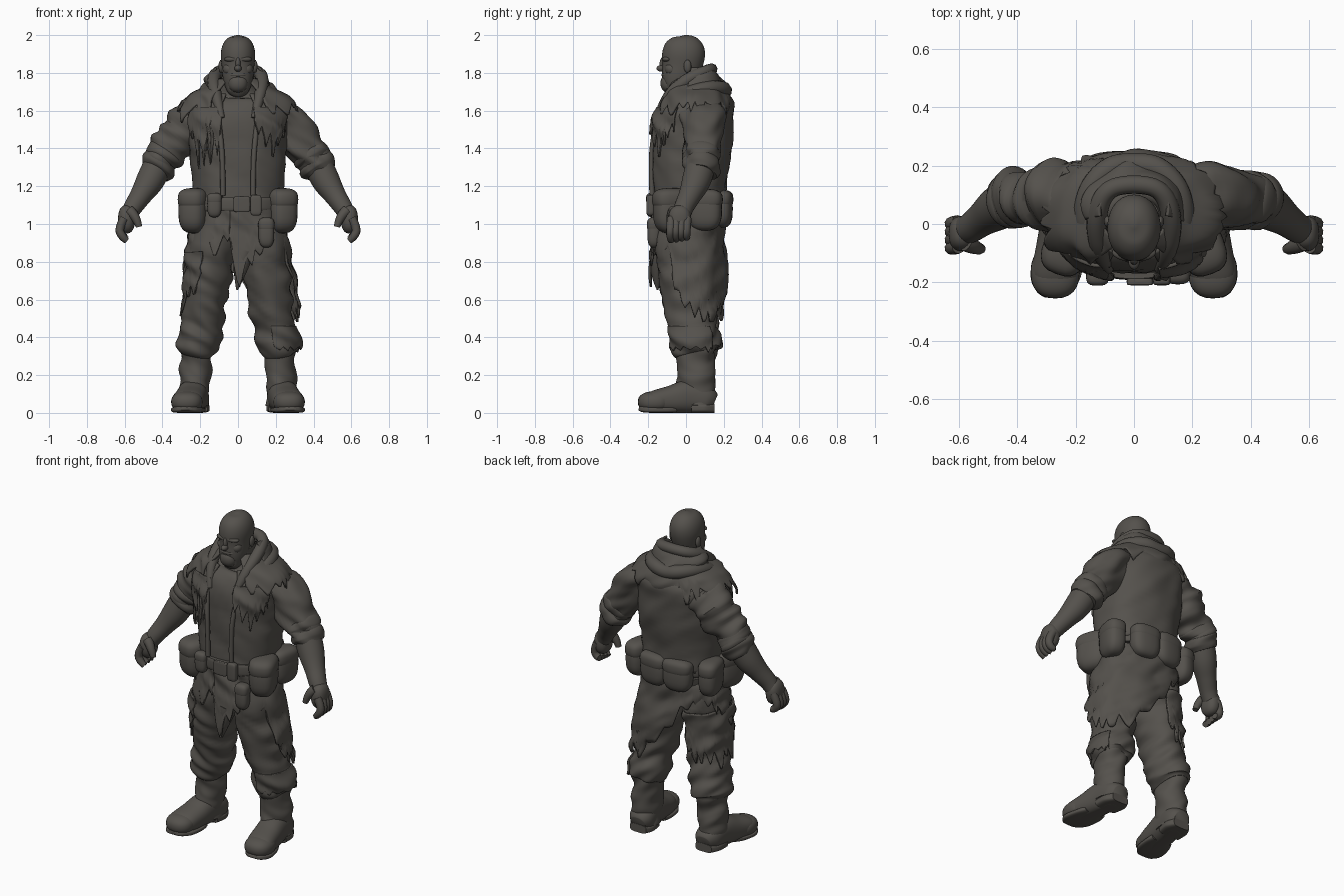
import bpy, bmesh, math, random
from mathutils import Vector, noise

random.seed(4)
if "Cube" in bpy.data.objects:
    bpy.data.objects.remove(bpy.data.objects["Cube"])

mat = bpy.data.materials.new("dark_olive_grey")
mat.use_nodes = True
mat.diffuse_color = (0.09, 0.083, 0.073, 1)
mat.node_tree.nodes["Principled BSDF"].inputs["Base Color"].default_value = mat.diffuse_color
made = []


def finish(name, bm):
    bmesh.ops.recalc_face_normals(bm, faces=bm.faces)
    mesh = bpy.data.meshes.new(name)
    bm.to_mesh(mesh)
    bm.free()
    ob = bpy.data.objects.new(name, mesh)
    bpy.context.collection.objects.link(ob)
    mesh.materials.append(mat)
    made.append(ob)
    return ob


def sample(rings, t):
    """Smooth interpolation through rings of (x, y, z, radius u, radius v)."""
    f = min(max(t, 0), 1) * (len(rings) - 1)
    i = min(int(f), len(rings) - 2)
    k = f - i
    a, b, c, d = (rings[min(max(j, 0), len(rings) - 1)] for j in range(i - 1, i + 3))
    return [0.5 * (2 * q + (r - p) * k + (2 * p - 5 * q + 4 * r - s) * k * k
                   + (3 * q - p - 3 * r + s) * k ** 3) for p, q, r, s in zip(a, b, c, d)]


def tube(name, rings, side=1, arc=None, power=2, fold=0, hem=None, floor=False, rows=28, cols=40):
    """Loft through rings; an arc in degrees makes an open cloth, hem sets its length by angle."""
    bm = bmesh.new()
    grid = []
    a0, a1 = arc or (0, 360)
    n = cols + (1 if arc else 0)
    for j in range(rows + 1):
        line = []
        for i in range(n):
            deg = a0 + (a1 - a0) * i / cols
            t = j / rows * (hem[i] if hem else 1)
            x, y, z, ru, rv = sample(rings, t)
            nrm = (Vector(sample(rings, t + .02)[:3]) - Vector(sample(rings, t - .02)[:3])).normalized()
            if arc:
                nrm = Vector((0, 0, 1))
            u = Vector((1, 0, 0)) if abs(nrm.y) > .9 else Vector((0, 1, 0)).cross(nrm).normalized()
            v = nrm.cross(u)
            c, s = math.cos(math.radians(deg)), math.sin(math.radians(deg))
            w = (abs(c) ** power + abs(s) ** power) ** (-1 / power)
            p = Vector((x, y, z)) + u * ru * c * w + v * rv * s * w
            if fold:
                q = Vector((p.x * 7, p.y * 7, p.z * 15 + p.x * 9 * side))
                p += (u * c + v * s) * fold * noise.noise(q + Vector((side * 5, 0, 0)))
            if floor:
                p.z = max(p.z, 0)
            line.append(bm.verts.new((p.x * side, p.y, p.z)))
        grid.append(line)
    for a, b in zip(grid, grid[1:]):
        for i in range(cols):
            k = (i + 1) % n
            bm.faces.new((a[i], a[k], b[k], b[i]))
    if not arc:
        bm.faces.new(grid[0])
        bm.faces.new(grid[-1])
    ob = finish(name, bm)
    if arc:
        mod = ob.modifiers.new("thickness", "SOLIDIFY")
        mod.thickness = 0.012
    return ob


def ragged(lengths, arc, cols, rag):
    """Hem lengths from (degrees, length) pairs with torn points."""
    out, peak, left = [], 0, 0
    for i in range(cols + 1):
        deg = arc[0] + (arc[1] - arc[0]) * i / cols
        base = lengths[-1][1]
        for (d0, l0), (d1, l1) in zip(lengths, lengths[1:]):
            if d0 <= deg <= d1:
                base = l0 + (l1 - l0) * (deg - d0) / (d1 - d0)
        if left <= 0:
            width = left = random.randint(4, 10)
            peak = random.uniform(.3, 1)
        saw = 1 - abs(2 * left / width - 1)
        out.append(min(1, max(.1, base + rag * (saw * peak - .5))))
        left -= 1
    return out


def rag_cloth(name, rings, arc, lengths, rag, cols=90, side=1, power=2.2):
    return tube(name, rings, side, arc, power, .022, ragged(lengths, arc, cols, rag), cols=cols, rows=22)


def blob(name, loc, size, power=1.0, side=1, turn=0):
    """Rounded lump; a power under 1 makes it boxier."""
    bm = bmesh.new()
    bmesh.ops.create_uvsphere(bm, u_segments=24, v_segments=16, radius=1)
    for v in bm.verts:
        p = Vector([math.copysign(abs(c) ** power, c) * s for c, s in zip(v.co, size)])
        x, y = p.x * math.cos(turn) - p.y * math.sin(turn), p.x * math.sin(turn) + p.y * math.cos(turn)
        v.co = ((x + loc[0]) * side, y + loc[1], p.z + loc[2])
    return finish(name, bm)


def cord(name, points, radius, side=1):
    cu = bpy.data.curves.new(name, "CURVE")
    cu.dimensions = "3D"
    cu.bevel_depth, cu.bevel_resolution, cu.use_fill_caps = radius, 3, True
    sp = cu.splines.new("NURBS")
    sp.points.add(len(points) - 1)
    for pt, (x, y, z, r) in zip(sp.points, points):
        pt.co, pt.radius = (x * side, y, z, 1), r
    sp.use_endpoint_u, sp.order_u = True, 3
    ob = bpy.data.objects.new(name, cu)
    bpy.context.collection.objects.link(ob)
    cu.materials.append(mat)


def pouch(name, loc, size, turn=0):
    x, y, z = loc
    a, b, c = size
    blob(name, loc, size, .72, turn=turn)
    blob(name + "_flap", (x, y, z + c * .5), (a * 1.03, b * 1.05, c * .5), .7, turn=turn)


# Head and face
tube("head", [(0, -.095, 1.688, .015, .012), (0, -.088, 1.695, .045, .035), (0, -.066, 1.725, .066, .062),
              (0, -.046, 1.775, .08, .086), (0, -.024, 1.835, .086, .106), (0, -.012, 1.9, .091, .113),
              (0, -.004, 1.95, .08, .1), (0, 0, 1.985, .052, .064), (0, 0, 2, .008, .01)], power=2.1, rows=40)
blob("nose", (0, -.13, 1.824), (.019, .026, .018))
blob("nose_bridge", (0, -.12, 1.848), (.014, .02, .036))
blob("beard", (0, -.088, 1.745), (.052, .047, .05), .9)
blob("moustache", (0, -.102, 1.79), (.05, .028, .016))
for s in (1, -1):
    blob("brow", (.036, -.105, 1.872), (.04, .02, .014), side=s, turn=.25)
    blob("cheek", (.045, -.078, 1.82), (.034, .034, .034), side=s)
    blob("ear", (.09, .008, 1.835), (.013, .02, .034), side=s)

# Torso, vest and shoulder rags
torso = [(0, .01, .98, .2, .17), (0, .01, 1.1, .21, .175), (0, .015, 1.25, .22, .178), (0, .025, 1.4, .235, .192),
         (0, .03, 1.52, .245, .193), (0, .045, 1.62, .235, .18), (0, .045, 1.69, .16, .13),
         (0, .025, 1.74, .095, .09), (0, .01, 1.8, .08, .08)]
tube("shirt_torso", torso, power=2.3, fold=.015)
vest = [(x, y + .005, z, u + .022, v + .022) for x, y, z, u, v in reversed(torso[1:7])]
tube("vest", vest, arc=(-70, 250), power=2.3, fold=.012, cols=70)
yoke = [(0, .05, 1.77, .11, .12), (0, .05, 1.725, .19, .16), (0, .045, 1.675, .275, .185),
        (0, .04, 1.59, .325, .208), (0, .035, 1.47, .36, .218)]
rag_cloth("shoulder_rags", yoke, (-62, 242), [(-62, .8), (0, .72), (90, .76), (180, .72), (242, .8)], .3, 110)
for s in (1, -1):
    chest = [(x, y - .008, z, u + .018, v + .01) for x, y, z, u, v in vest[1:5]]
    rag_cloth("chest_rags", chest, (-72, -25), [(-72, .5), (-45, .75), (-25, .5)], .5, 34, s)
    cord("vest_edge", [(.11, -.14, 1.6, 1), (.09, -.178, 1.45, 1), (.08, -.184, 1.3, 1), (.08, -.18, 1.15, 1)], .014, s)

# Hood lying around the neck
cord("hood_roll", [(.085, -.155, 1.56, .5), (.115, -.11, 1.67, 1), (.135, .01, 1.77, 1.1), (.1, .12, 1.815, 1), (0, .14, 1.82, 1),
                   (-.1, .12, 1.815, 1), (-.135, .01, 1.77, 1.1), (-.115, -.11, 1.67, 1), (-.085, -.155, 1.56, .5)], .032)
cord("hood_fold", [(.12, -.15, 1.56, .5), (.17, -.05, 1.67, 1), (.17, .1, 1.72, 1), (.09, .195, 1.72, 1.1), (0, .205, 1.7, 1.1),
                   (-.09, .195, 1.72, 1.1), (-.17, .1, 1.72, 1), (-.17, -.05, 1.67, 1), (-.12, -.15, 1.56, .5)], .038)
drape = [(0, .05, 1.83, .115, .085), (0, .055, 1.78, .155, .135), (0, .05, 1.72, .19, .175), (0, .05, 1.65, .235, .2),
         (0, .05, 1.56, .25, .205)]
tube("hood_drape", drape, arc=(-15, 195), fold=.03,
     hem=[.62 + .38 * math.sin(math.pi * i / 60) ** 2 for i in range(61)], cols=60)

for s in (1, -1):
    # Arms and hands
    tube("sleeve", [(.15, .08, 1.57, .1, .12), (.25, .09, 1.53, .118, .122), (.32, .09, 1.45, .11, .11),
                    (.375, .09, 1.38, .1, .1), (.42, .085, 1.31, .094, .094)], s, fold=.035)
    for k in (0, 1):
        x, z = .392 + .03 * k, 1.355 - .055 * k
        tube("rolled_cuff", [(x - .025, .09, z + .038, .085, .085), (x - .012, .088, z + .02, .102, .1),
                             (x + .005, .085, z - .005, .102, .1), (x + .02, .08, z - .03, .08, .08)], s, fold=.02)
    tube("forearm", [(.41, .085, 1.34, .078, .08), (.465, .055, 1.23, .074, .076), (.515, .02, 1.15, .058, .06),
                     (.555, -.01, 1.09, .05, .052), (.585, -.025, 1.04, .044, .048)], s)
    blob("palm", (.59, -.033, 1.025), (.045, .06, .075), .85, s)
    for i in range(4):
        y = -.078 + .028 * i
        cord("finger", [(.602, y, 1.03, 1.1), (.634, y - .004, .975, 1.05), (.612, y - .006, .93, 1),
                        (.59, y, .912 + .006 * i, .8)], .022, s)
    cord("thumb", [(.575, -.065, 1.07, 1.4), (.538, -.085, 1.04, 1.2), (.524, -.085, .985, .8)], .021, s)

    # Trousers and boots
    leg = [(.11, .01, 1.06, .12, .17), (.142, 0, .85, .125, .165), (.16, .01, .7, .118, .15), (.175, .02, .56, .112, .14),
           (.194, .04, .46, .112, .132), (.205, .05, .39, .119, .134), (.215, .05, .34, .108, .126), (.22, .055, .31, .084, .102)]
    tube("trouser_leg", leg, s, fold=.026, rows=50)
    tube("boot_shaft", [(.22, .055, .35, .084, .104), (.222, .053, .25, .08, .1), (.228, .055, .15, .078, .1),
                        (.232, .055, .04, .08, .095)], s, fold=.018)
    tube("boot_foot", [(.225, .148, .05, .05, .05), (.228, .11, .065, .075, .075), (.238, .02, .085, .08, .09),
                       (.252, -.08, .07, .084, .075), (.266, -.16, .06, .084, .062), (.272, -.2, .055, .07, .05)],
         s, power=2.4, floor=True)
    blob("boot_toe", (.27, -.165, .058), (.084, .09, .056), .85, s)
    tube("boot_front_sole", [(.246, -.05, .022, .07, .02), (.255, -.1, .016, .084, .016), (.268, -.18, .016, .086, .016),
                             (.274, -.23, .02, .06, .016), (.276, -.25, .024, .03, .01)], s, power=4, floor=True)
    tube("boot_heel", [(.225, .15, .025, .055, .025), (.228, .1, .025, .078, .025), (.235, .03, .025, .074, .025)],
         s, power=4, floor=True)

# Torn trouser cloth on the right thigh and left shin
thigh = [(x, y, z, u + .014, v + .014) for x, y, z, u, v in leg[1:5]]
rag_cloth("thigh_rags", thigh, (-70, 110), [(-70, .45), (0, .7), (110, .6)], .3, 60, -1)
shin = [(x, y, z, u + .006, v + .006) for x, y, z, u, v in leg[4:]]
rag_cloth("shin_rags", shin, (-100, 40), [(-100, .75), (40, .75)], .35, 40)

# Torn skirt over the hips
skirt = [(0, .01, 1.1, .215, .18), (0, .01, .95, .26, .195), (.004, .01, .8, .288, .203), (.01, .015, .65, .308, .208),
         (.015, .02, .48, .322, .208)]
rag_cloth("torn_skirt", skirt, (-100, 260),
          [(-100, .4), (-92, .66), (-84, .58), (-60, .42), (-30, .45), (-12, .9), (30, 1), (70, .9), (95, .68),
           (115, .4), (150, .36), (180, .56), (210, .54), (235, .4), (260, .35)], .2, 150)
cord("crotch_rag", [(.03, -.14, .85, 1.4), (.01, -.16, .75, 1), (-.005, -.15, .65, .1)], .04)

# Belt, buckle and pouches
band = [(0, .01, 1.07, .22, .185), (0, .01, 1.075, .238, .2), (0, .01, 1.135, .238, .2), (0, .01, 1.14, .22, .185)]
tube("belt", band, power=2.3, cols=60, rows=12)
blob("buckle", (.02, -.198, 1.105), (.045, .012, .042), .3)
blob("belt_loop", (.095, -.19, 1.1), (.03, .02, .055), .4)
pouch("front_pouch", (-.125, -.18, 1.1), (.038, .03, .065))
pouch("hanging_pouch", (.15, -.17, .955), (.042, .035, .08))
for s in (1, -1):
    pouch("hip_pouch", (.23 * s, -.075, 1.07), (.077, .098, .12), .35 * s)
    pouch("side_pouch", (.243 * s, .1, 1.075), (.06, .09, .11), -.2 * s)
    pouch("back_pouch", (.08 * s, .19, 1.08), (.09, .056, .1), -.1 * s)

# Smooth shading with kept edges
bpy.ops.object.select_all(action="DESELECT")
for ob in made:
    ob.select_set(True)
bpy.context.view_layer.objects.active = made[0]
bpy.ops.object.shade_smooth_by_angle(angle=math.radians(50))
